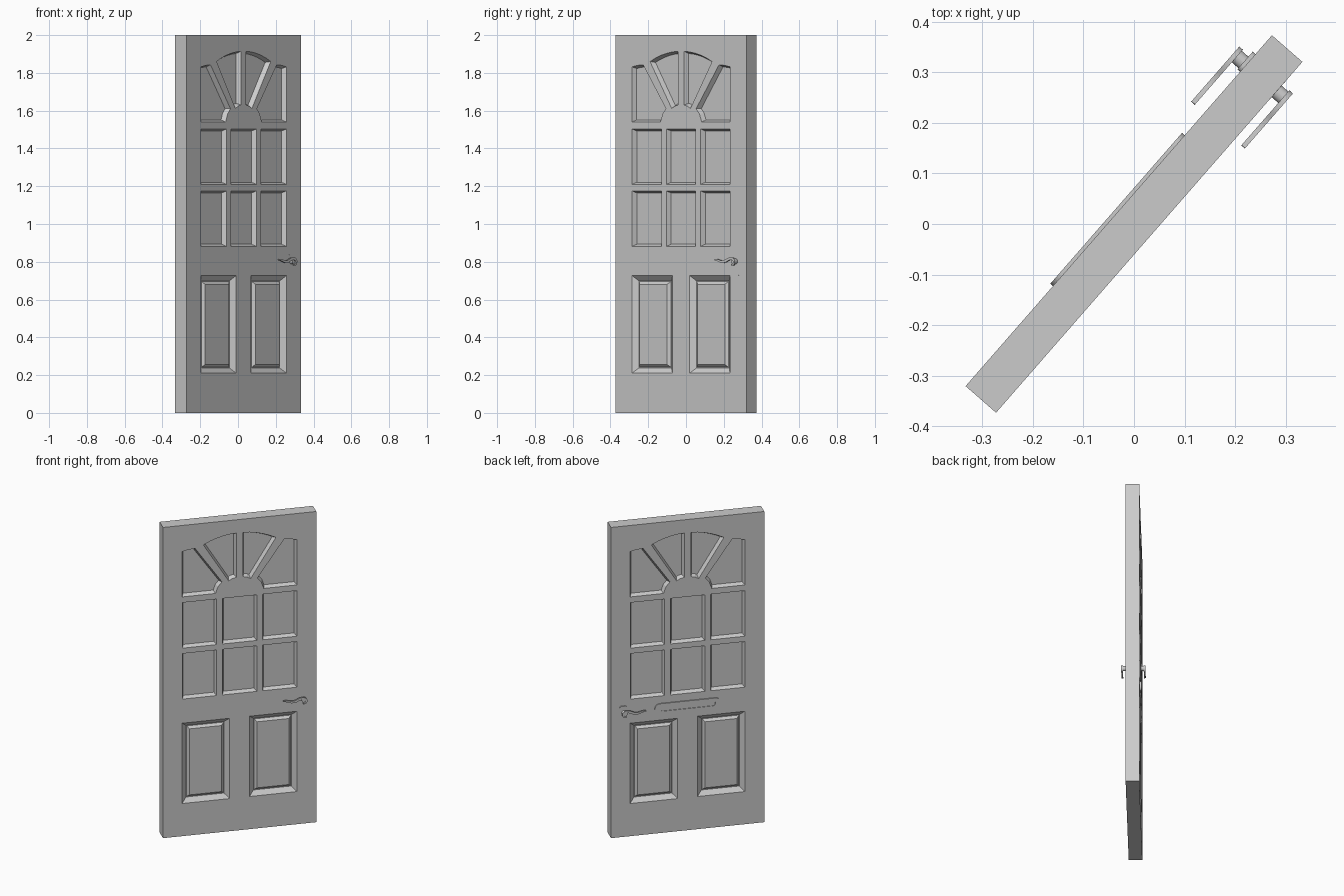
import bpy, bmesh, math
from mathutils import Vector

if "Cube" in bpy.data.objects:
    bpy.data.objects.remove(bpy.data.objects["Cube"], do_unlink=True)

WIDTH, THICK, HEIGHT = 0.921, 0.08, 2.0
SWING = math.radians(48.87)      # the door leaf is swung open
HANDLE_SHIFT = 0.0035            # handle set sits slightly towards the back

grey = bpy.data.materials.new("plain_grey")
grey.use_nodes = True
tone = (0.6, 0.6, 0.6, 1)
grey.diffuse_color = tone
grey.node_tree.nodes["Principled BSDF"].inputs["Base Color"].default_value = tone


def finish(name, bm, smooth=False):
    bmesh.ops.recalc_face_normals(bm, faces=bm.faces)
    mesh = bpy.data.meshes.new(name)
    bm.to_mesh(mesh)
    bm.free()
    obj = bpy.data.objects.new(name, mesh)
    bpy.context.collection.objects.link(obj)
    obj.rotation_euler.z = SWING
    mesh.materials.append(grey)
    if smooth:
        bpy.ops.object.select_all(action="DESELECT")
        obj.select_set(True)
        bpy.context.view_layer.objects.active = obj
        bpy.ops.object.shade_smooth_by_angle(angle=math.radians(35))
    return obj


def inset(points, dist):
    """Mitred inward offset of a counter-clockwise outline."""
    result = []
    for i, p in enumerate(points):
        a = (p - points[i - 1]).normalized()
        b = (points[(i + 1) % len(points)] - p).normalized()
        na, nb = Vector((-a.y, a.x)), Vector((-b.y, b.x))
        result.append(p + (na + nb) * dist / (1 + na.dot(nb)))
    return result


def rect(x0, x1, z0, z1):
    return [Vector(p) for p in ((x0, z0), (x1, z0), (x1, z1), (x0, z1))]


def mirrored(points):
    return [Vector((-p.x, p.y)) for p in reversed(points)]


def ring(bm, points, y):
    return [bm.verts.new((p.x, y, p.y)) for p in points]


def bridge(bm, a, b):
    for i in range(len(a)):
        j = (i + 1) % len(a)
        bm.faces.new((a[i], a[j], b[j], b[i]))


def prism(name, points, y0, y1, smooth=False):
    bm = bmesh.new()
    a, b = ring(bm, points, y0), ring(bm, points, y1)
    bridge(bm, a, b)
    bm.faces.new(a)
    bm.faces.new(b)
    return finish(name, bm, smooth)


def rounded(cx, cz, w, h, r, steps=6):
    """Rounded rectangle outline, counter-clockwise."""
    pts = []
    for k, (sx, sz) in enumerate(((1, 1), (-1, 1), (-1, -1), (1, -1))):
        for s in range(steps + 1):
            t = (k + s / steps) * math.pi / 2
            pts.append(Vector((cx + sx * (w / 2 - r) + r * math.cos(t),
                               cz + sz * (h / 2 - r) + r * math.sin(t))))
    return pts


# Panel outlines: glazing grid, sunburst lights, lower raised panels
lights = [rect(x - 0.103, x + 0.103, z, z + 0.293)
          for x in (-0.241, 0, 0.241) for z in (0.882, 1.21)]
crown = [Vector((x, 1.455 + math.sqrt(0.2116 - x * x)))
         for x in (0.218, 0.18, 0.14, 0.1, 0.06, 0.02)]
inner_fan = [Vector(p) for p in ((0.02, 1.63), (0.045, 1.624), (0.066, 1.612))] + crown
outer_fan = [Vector(p) for p in ((0.145, 1.54), (0.345, 1.54), (0.345, 1.832),
                                 (0.305, 1.84), (0.267, 1.843), (0.106, 1.61), (0.13, 1.582))]
for fan in (inner_fan, outer_fan):
    lights += [fan, mirrored(fan)]
right_panel = rect(0.06, 0.345, 0.21, 0.727)
panels = [right_panel, mirrored(right_panel)]

# Each step is (inset from outline, depth below the door face)
light_steps = [(0.011, 0.026)]
panel_steps = [(0.028, 0.024), (0.032, 0.024), (0.046, 0.01)]

# Door leaf with the same mouldings on both faces
bm = bmesh.new()
outer = []
for side in (-1, 1):
    face_y = side * THICK / 2
    border = ring(bm, rect(-WIDTH / 2, WIDTH / 2, 0, HEIGHT), face_y)
    outer.append(border)
    holes = []
    for shapes, steps in ((lights, light_steps), (panels, panel_steps)):
        for shape in shapes:
            last = ring(bm, shape, face_y)
            holes.append(last)
            for dist, depth in steps:
                nxt = ring(bm, inset(shape, dist), side * (THICK / 2 - depth))
                bridge(bm, last, nxt)
                last = nxt
            bm.faces.new(last)
    edges = []
    for loop in [border] + holes:
        for i, v in enumerate(loop):
            pair = (loop[i - 1], v)
            edges.append(bm.edges.get(pair) or bm.edges.new(pair))
    bmesh.ops.triangle_fill(bm, edges=edges, use_beauty=True, normal=(0, side, 0))
bridge(bm, outer[0], outer[1])
finish("door_leaf", bm)

# Lever outline: a tapered wavy ribbon with a curled end (x, z, half width)
keys = [Vector(k) for k in ((0.257, 0.812, 0.003), (0.28, 0.808, 0.005), (0.305, 0.801, 0.006),
                            (0.33, 0.803, 0.007), (0.355, 0.814, 0.007), (0.38, 0.816, 0.007),
                            (0.395, 0.803, 0.006), (0.39, 0.787, 0.005), (0.376, 0.783, 0.004))]
path = []
for i in range(len(keys) - 1):
    p0, p1, p2, p3 = (keys[min(max(i + k, 0), len(keys) - 1)] for k in (-1, 0, 1, 2))
    for s in range(4):
        t = s / 4
        path.append(0.5 * (2 * p1 + (p2 - p0) * t + (2 * p0 - 5 * p1 + 4 * p2 - p3) * t * t
                           + (3 * p1 - p0 - 3 * p2 + p3) * t ** 3))
path.append(keys[-1])
upper, lower = [], []
for i, p in enumerate(path):
    d = (path[min(i + 1, len(path) - 1)] - path[max(i - 1, 0)]).to_2d().normalized()
    n = Vector((-d.y, d.x)) * p.z
    upper.append(p.to_2d() + n)
    lower.append(p.to_2d() - n)
lever = lower + upper[::-1]

# Handle set on both faces: backplate, spindle and lever
for side, label in ((-1, "front"), (1, "back")):
    def out(d):
        return HANDLE_SHIFT + side * d
    prism(label + "_handle_backplate", rounded(0.388, 0.785, 0.046, 0.117, 0.012),
          side * 0.03, out(0.0438))
    prism(label + "_handle_spindle", rounded(0.383, 0.802, 0.03, 0.03, 0.0149),
          side * 0.03, out(0.064), True)
    prism(label + "_handle_lever", lever, out(0.061), out(0.0705), True)

# Letter plate on the back face with a sunk flap
bm = bmesh.new()
plate = rounded(0, 0.803, 0.396, 0.064, 0.0315, 8)
flap = rounded(0, 0.803, 0.33, 0.034, 0.0165, 8)
loops = [ring(bm, plate, 0.038), ring(bm, plate, 0.047),
         ring(bm, flap, 0.047), ring(bm, flap, 0.043)]
for a, b in zip(loops, loops[1:]):
    bridge(bm, a, b)
bm.faces.new(loops[0])
bm.faces.new(loops[-1])
finish("letter_plate", bm)
